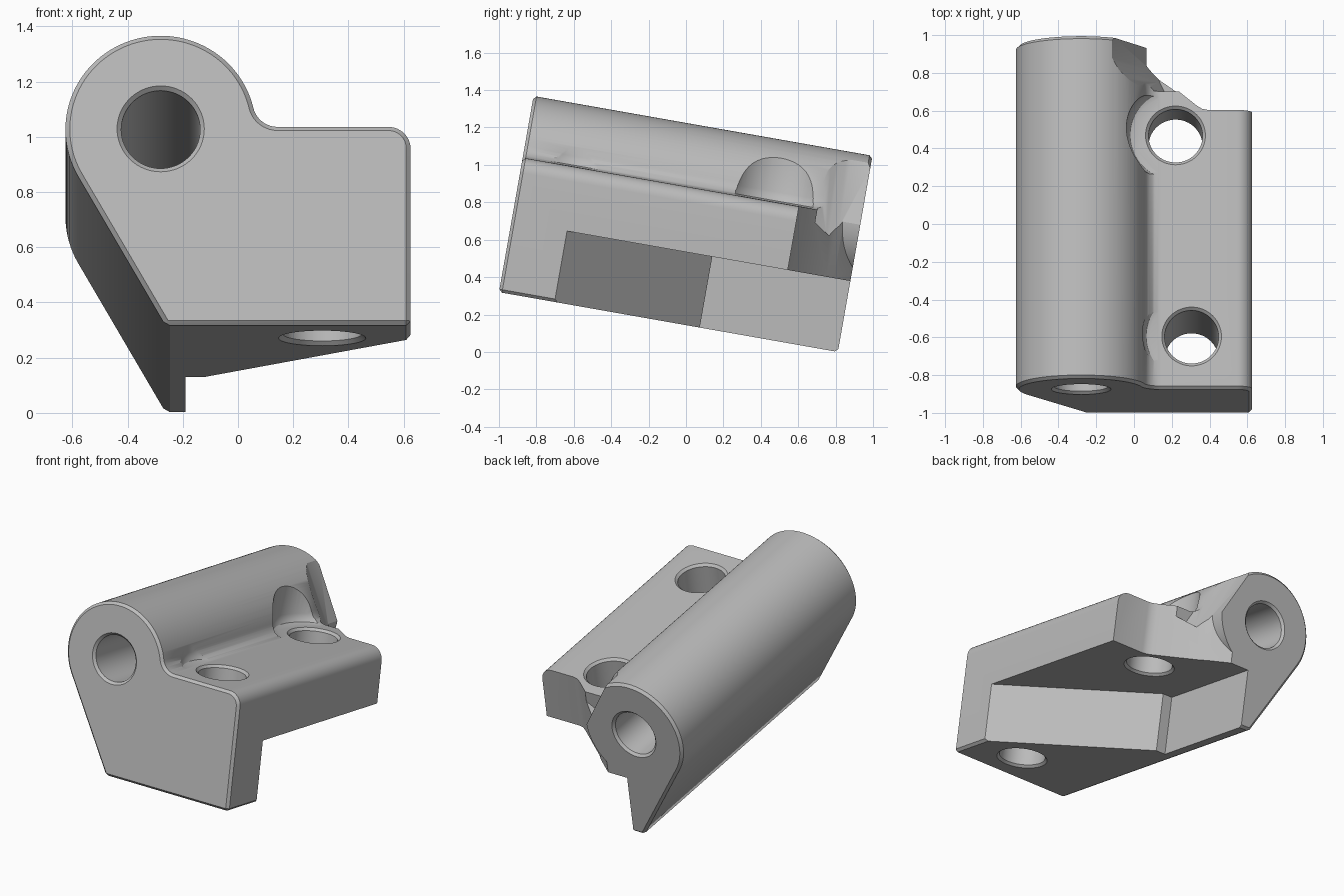
import bpy, bmesh
from math import sin, cos, radians, tau, sqrt
from mathutils import Matrix, Vector

if "Cube" in bpy.data.objects:
    bpy.data.objects.remove(bpy.data.objects["Cube"])

LENGTH, TOP, CEILING = 1.84, 0.73, 0.385
CX, CZ, R = -0.28, 0.72, 0.345          # barrel centre and radius
FILLET, CORNER = 0.09, 0.08


def loft(name, rings):
    """Closed solid through rings of equal point count."""
    bm = bmesh.new()
    loops = [[bm.verts.new(p) for p in ring] for ring in rings]
    n = len(loops[0])
    for a, b in zip(loops, loops[1:]):
        for i in range(n):
            j = (i + 1) % n
            bm.faces.new((a[i], a[j], b[j], b[i]))
    bm.faces.new(loops[0])
    bm.faces.new(loops[-1])
    bmesh.ops.recalc_face_normals(bm, faces=bm.faces)
    mesh = bpy.data.meshes.new(name)
    bm.to_mesh(mesh)
    bm.free()
    ob = bpy.data.objects.new(name, mesh)
    bpy.context.collection.objects.link(ob)
    return ob


def along(pts, d):
    return [(x, d, z) for x, z in pts]


def upright(pts, d):
    return [(x, y, d) for x, y in pts]


def arc(cx, cy, r, start, end, steps):
    angles = [radians(start + (end - start) * i / steps) for i in range(steps + 1)]
    return [(cx + r * cos(a), cy + r * sin(a)) for a in angles]


def circle(cx, cy, r, n=64):
    return arc(cx, cy, r, 0, 360, n)[:-1]


def apply_modifier(ob, mod):
    with bpy.context.temp_override(object=ob, active_object=ob, selected_objects=[ob]):
        bpy.ops.object.modifier_apply(modifier=mod.name)


def combine(ob, cutter, operation="DIFFERENCE"):
    mod = ob.modifiers.new("cut", "BOOLEAN")
    mod.operation, mod.object, mod.solver = operation, cutter, "EXACT"
    apply_modifier(ob, mod)
    bpy.data.objects.remove(cutter)


def hole(place, cx, cy, lo, hi):
    """Round cutter that widens to a chamfer at both ends."""
    steps = [(lo - 0.02, 0.178), (lo + 0.015, 0.143), (hi - 0.015, 0.143), (hi + 0.02, 0.178)]
    return loft("hole_cutter", [place(circle(cx, cy, r), d) for d, r in steps])


# Body: barrel, concave fillet, flange corner and slanted side in one profile
fz = TOP + FILLET
fx = CX + sqrt((R + FILLET) ** 2 - (fz - CZ) ** 2)
join = Vector((fx - CX, fz - CZ)).angle_signed(Vector((1, 0)))
join_deg = abs(join) * 360 / tau
half = 0.625
foot_x = CX + R * cos(radians(210)) + (CZ + R * sin(radians(210))) / sqrt(3)
profile = [(foot_x, 0), (half, 0)]
profile += arc(half - CORNER, TOP - CORNER, CORNER, 0, 90, 8)
profile += arc(fx, fz, FILLET, 270, 180 + join_deg, 10)
profile += arc(CX, CZ, R, join_deg, 210, 56)[1:]
body = loft("hinge_block", [along(profile, 0), along(profile, LENGTH)])
bevel = body.modifiers.new("edge_chamfer", "BEVEL")
bevel.width, bevel.segments = 0.016, 1
bevel.limit_method, bevel.angle_limit = "ANGLE", radians(50)
apply_modifier(body, bevel)

# Notch below the flange, leaving a thin rib and a slanted wall
notch = [(half + 0.2, 0.09), (-0.12, 1.09), (-0.19, 1.09), (-0.19, 2), (half + 0.2, 2)]
combine(body, loft("notch_cutter", [upright(notch, -0.2), upright(notch, CEILING)]))

# Diagonal rear end of the flange, stopping at the barrel
plan = [(0.8, 1.5), (0.39, 1.5), (0.36, 1.506), (0.33, 1.525), (0.1, 1.71), (0.06, 1.75),
        (-0.2, 1.958), (0.8, 1.958)]
rear = loft("rear_cutter", [upright(plan, 0.3), upright(plan, 1.3)])
outside = arc(CX, CZ, R + 0.002, 50, -74, 40) + [(0.9, 0.35), (0.9, 1.0)]
combine(rear, loft("barrel_clearance", [along(outside, 1.3), along(outside, 2.1)]), "INTERSECT")
combine(body, rear)

# Flat relief on the rear end of the barrel
relief = [(R + 0.002, 1.6), (0.31, 1.67), (0.289, 1.73), (0.289, 1.95), (0.5, 1.95), (0.5, 1.6)]
cutter = loft("relief_cutter", [upright(relief, -0.3), upright(relief, 0.3)])
cutter.data.transform(Matrix.Translation((CX, 0, CZ)) @ Matrix.Rotation(radians(-28.7), 4, "Y"))
combine(body, cutter)

# Screw holes with round clearance scooped out of the barrel
for x, y, bottom in ((0.305, 0.282, 0), (0.22, 1.363, CEILING)):
    steps = [(TOP + 0.001, 0.22), (0.738, 0.24), (0.755, 0.253), (0.785, 0.26), (1.3, 0.26)]
    combine(body, loft("clearance_cutter", [upright(circle(x, y, r), d) for d, r in steps]))
    combine(body, hole(upright, x, y, bottom, TOP))

# Pin bore through the barrel
combine(body, hole(along, CX, CZ, 0, LENGTH))

# Tilt the finished part
tilt = Matrix.Translation((0, -1, LENGTH * sin(radians(10)))) @ Matrix.Rotation(radians(-10), 4, "X")
body.data.transform(tilt)

# Material and shading
grey = bpy.data.materials.new("light_grey")
grey.use_nodes = True
colour = (0.5, 0.5, 0.5, 1)
grey.diffuse_color = colour
grey.node_tree.nodes["Principled BSDF"].inputs["Base Color"].default_value = colour
body.data.materials.clear()
body.data.materials.append(grey)
for ob in bpy.context.selected_objects:
    ob.select_set(False)
bpy.context.view_layer.objects.active = body
body.select_set(True)
bpy.ops.object.shade_smooth_by_angle(angle=radians(30))
